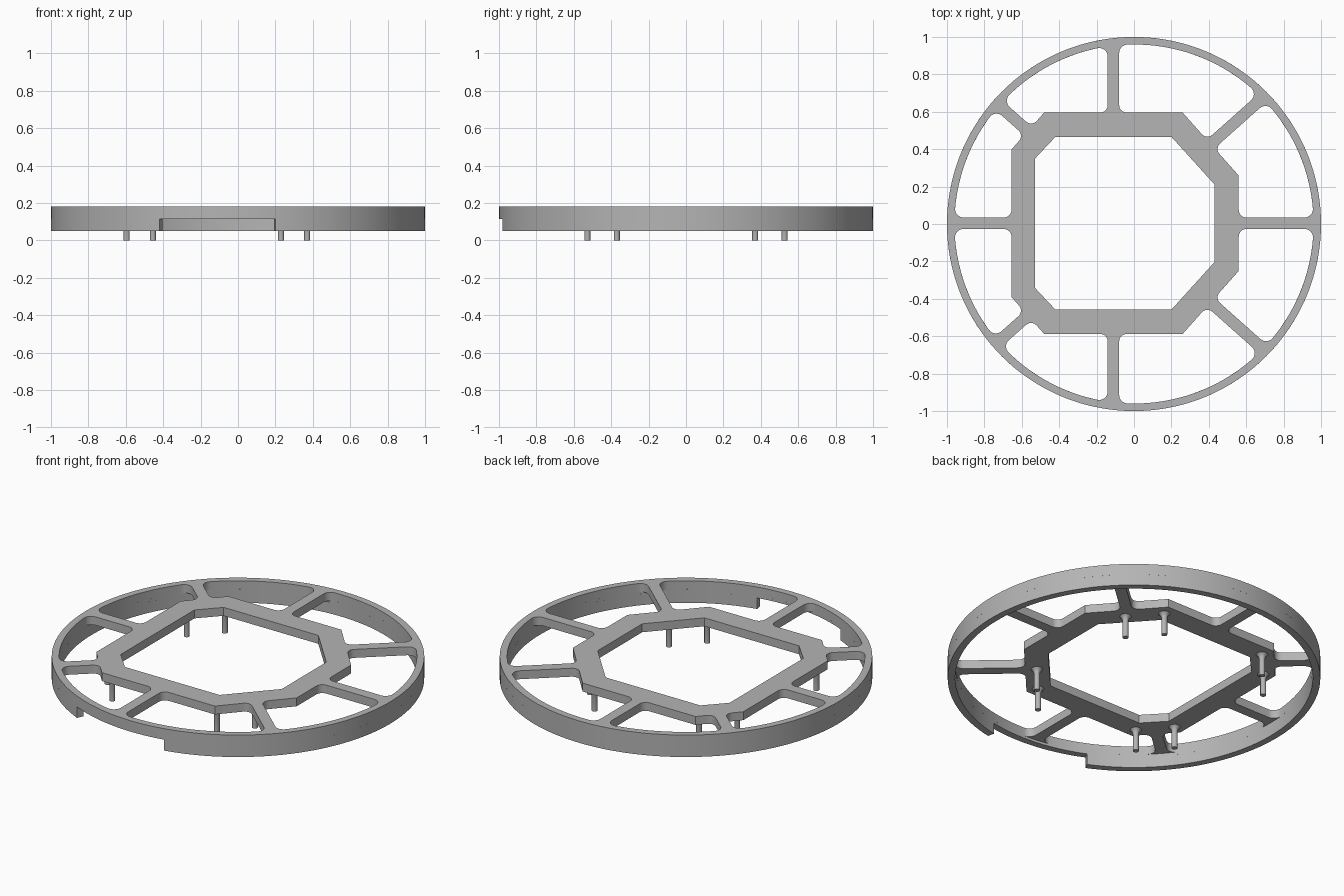
import bpy, bmesh, math
from mathutils import Vector

cube = bpy.data.objects.get("Cube")
if cube:
    bpy.data.objects.remove(cube, do_unlink=True)

grey = bpy.data.materials.new("plain grey")
grey.use_nodes = True
colour = (0.46, 0.46, 0.46, 1)
grey.diffuse_color = colour
grey.node_tree.nodes["Principled BSDF"].inputs["Base Color"].default_value = colour

TOP, WEB, NOTCH, BOTTOM = 0.18, 0.13, 0.115, 0.05   # height levels
INNER = 0.96                                        # rim inner radius
HALF = 0.031                                        # half spoke width
MID_Y = 0.004


def polar(r, a):
    return Vector((r * math.cos(a), r * math.sin(a)))


def arc(r, a0, a1, n):
    return [polar(r, a0 + (a1 - a0) * i / n) for i in range(n + 1)]


def fillet(c, r, u, v, n=8):
    """Arc about c from direction u to direction v."""
    turn = math.atan2(u.cross(v), u.dot(v))
    start = math.atan2(u.y, u.x)
    return [c + polar(r, start + turn * i / n) for i in range(n + 1)]


def finish(ob):
    ob.data.materials.clear()
    ob.data.materials.append(grey)
    bpy.ops.object.select_all(action='DESELECT')
    ob.select_set(True)
    bpy.context.view_layer.objects.active = ob
    bpy.ops.object.shade_smooth_by_angle(angle=math.radians(30))


def slab(name, outlines, z0, z1):
    """Extrude flat outlines; inner outlines become holes."""
    cu = bpy.data.curves.new(name, 'CURVE')
    cu.dimensions = '2D'
    cu.fill_mode = 'BOTH'
    cu.extrude = (z1 - z0) / 2
    for pts in outlines:
        sp = cu.splines.new('POLY')
        sp.points.add(len(pts) - 1)
        for p, co in zip(sp.points, pts):
            p.co = (co.x, co.y, 0, 1)
        sp.use_cyclic_u = True
    tmp = bpy.data.objects.new(name + "_outline", cu)
    bpy.context.collection.objects.link(tmp)
    bpy.context.view_layer.update()
    deps = bpy.context.evaluated_depsgraph_get()
    me = bpy.data.meshes.new_from_object(tmp.evaluated_get(deps))
    bpy.data.objects.remove(tmp, do_unlink=True)
    bm = bmesh.new()
    bm.from_mesh(me)
    bmesh.ops.translate(bm, verts=bm.verts, vec=(0, 0, (z0 + z1) / 2))
    bmesh.ops.remove_doubles(bm, verts=bm.verts, dist=1e-5)
    bmesh.ops.recalc_face_normals(bm, faces=bm.faces)
    bm.to_mesh(me)
    bm.free()
    ob = bpy.data.objects.new(name, me)
    bpy.context.collection.objects.link(ob)
    finish(ob)


def octagon(half):
    """Mirror four upper corners, right to left, into a closed loop."""
    pts = half + [(x, -y) for x, y in reversed(half)]
    return [Vector((x, y + MID_Y)) for x, y in pts]


frame_out = octagon([(0.56, 0.255), (0.26, 0.592), (-0.48, 0.592), (-0.655, 0.395)])
frame_in = octagon([(0.43, 0.208), (0.2, 0.462), (-0.42, 0.462), (-0.53, 0.345)])

# One spoke leaves each frame edge at a right angle
spokes = []
for i, a in enumerate(frame_out):
    b = frame_out[(i + 1) % 8]
    along = (b - a).normalized()
    out = Vector((along.y, -along.x))
    spokes.append(((a + b) / 2, out, along))


def spoke_side(spoke, sign):
    """Edge of a spoke from frame to rim, rounded at both ends."""
    base, out, along = spoke
    n = along * sign
    r = 0.04
    pts = fillet(base + n * (HALF + r) + out * r, r, -out, -n)
    r = 0.045
    q = base + n * (HALF + r)
    k = q.dot(out)
    c = q + out * (-k + math.sqrt(k * k - q.dot(q) + (INNER - r) ** 2))
    return pts + fillet(c, r, -n, c.normalized())


# Openings between neighbouring spokes
openings = []
for i in range(8):
    first = spoke_side(spokes[i], 1)
    second = spoke_side(spokes[(i + 1) % 8], -1)
    a0 = math.atan2(first[-1].y, first[-1].x)
    a1 = math.atan2(second[-1].y, second[-1].x)
    if a1 < a0:
        a1 += math.tau
    rim = arc(INNER, a0, a1, 20)[1:-1]
    openings.append(first + rim + second[::-1] + [frame_out[(i + 1) % 8]])

# Spoked web with the eight-sided frame
circle = arc(1, 0, math.tau, 144)[:-1]
inner_circle = arc(INNER, 0, math.tau, 144)[:-1]
slab("spoked_frame", [circle, frame_in] + openings, WEB, TOP)

# Deep rim below the web, notched at the front
slab("rim_band", [circle, inner_circle], NOTCH, WEB)
start = -math.acos(0.2)
end = math.tau - math.acos(-0.42)
slab("notched_rim", [arc(1, start, end, 130) + arc(INNER, end, start, 130)], BOTTOM, NOTCH)


# Pins with flared roots under the slanted frame edges
def pin(name, x, y):
    bm = bmesh.new()
    profile = [(0.016, 0), (0.016, 0.105), (0.019, 0.115), (0.025, 0.124), (0.034, WEB + 0.002)]
    rings = [[bm.verts.new((*(Vector((x, y)) + polar(r, math.tau * i / 24)), z))
              for i in range(24)] for r, z in profile]
    for lo, hi in zip(rings, rings[1:]):
        for i in range(24):
            j = (i + 1) % 24
            bm.faces.new((lo[i], lo[j], hi[j], hi[i]))
    bm.faces.new(rings[0][::-1])
    bm.faces.new(rings[-1])
    me = bpy.data.meshes.new(name)
    bm.to_mesh(me)
    bm.free()
    ob = bpy.data.objects.new(name, me)
    bpy.context.collection.objects.link(ob)
    finish(ob)


for x, y in [(-0.595, 0.37), (-0.455, 0.527), (0.23, 0.527), (0.37, 0.37)]:
    for side, s in (("back", 1), ("front", -1)):
        pin(side + "_pin", x, s * y)
